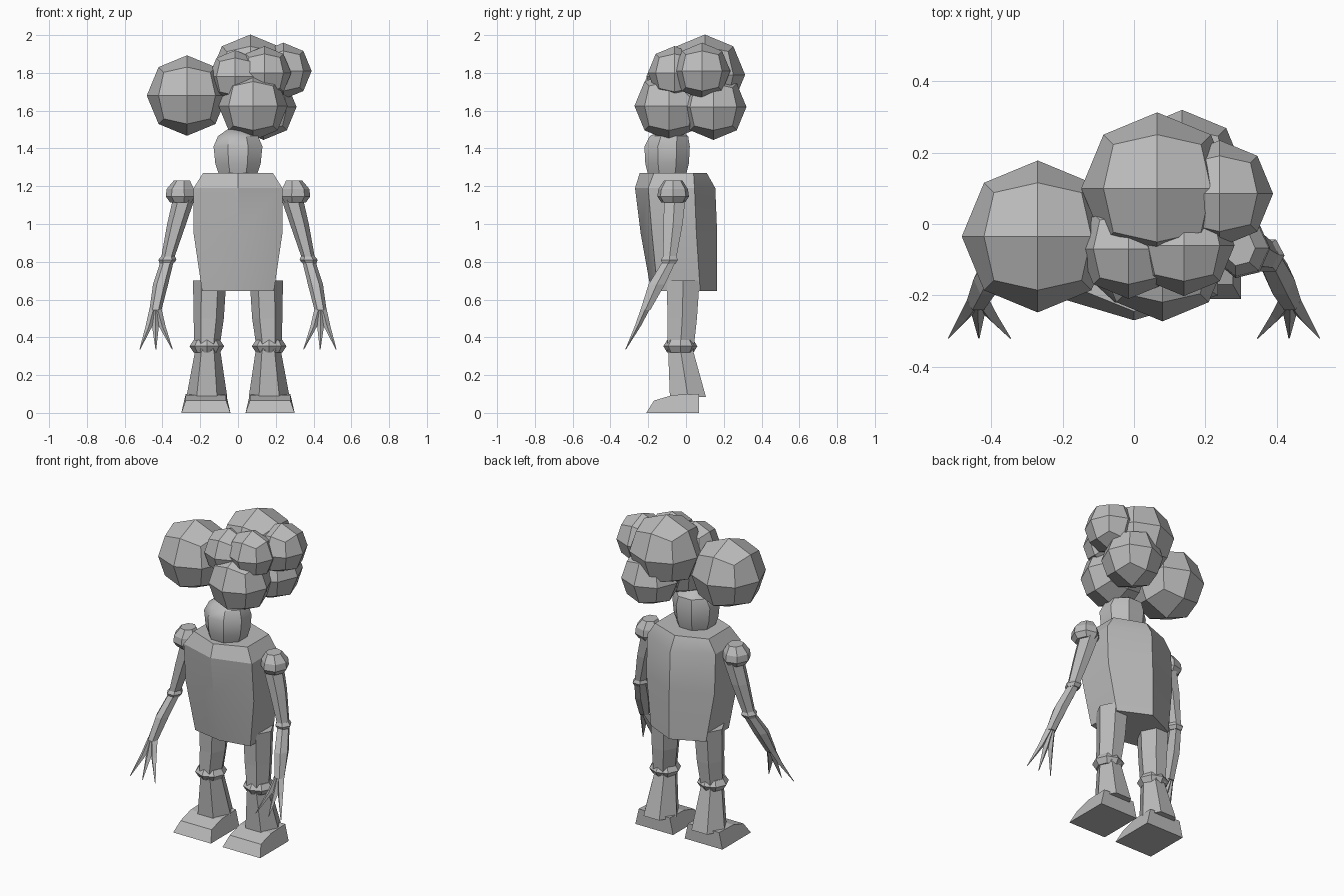
import bpy, bmesh, math
from mathutils import Vector

grey = bpy.data.materials.new("grey")
grey.diffuse_color = (0.5, 0.5, 0.5, 1)


def finish(bm, name, smooth=0):
    """Turn a bmesh into a named object."""
    bmesh.ops.recalc_face_normals(bm, faces=bm.faces)
    me = bpy.data.meshes.new(name)
    bm.to_mesh(me)
    bm.free()
    me.materials.append(grey)
    ob = bpy.data.objects.new(name, me)
    bpy.context.collection.objects.link(ob)
    if smooth:
        bpy.ops.object.select_all(action='DESELECT')
        ob.select_set(True)
        bpy.context.view_layer.objects.active = ob
        bpy.ops.object.shade_smooth_by_angle(angle=math.radians(smooth))
    return ob


def loft(name, rings, smooth=0):
    """Skin a list of point rings and cap both ends."""
    bm = bmesh.new()
    vs = [[bm.verts.new(p) for p in ring] for ring in rings]
    n = len(vs[0])
    for a, b in zip(vs, vs[1:]):
        for i in range(n):
            j = (i + 1) % n
            bm.faces.new((a[i], a[j], b[j], b[i]))
    bm.faces.new(vs[0])
    bm.faces.new(vs[-1])
    return finish(bm, name, smooth)


def tube(name, rings, n=6, turn=0.0, side=1, smooth=0):
    """Loft level ellipses given as (x, y, z, rx, ry)."""
    pts = []
    for x, y, z, rx, ry in rings:
        ang = [2 * math.pi * (i + turn) / n for i in range(n)]
        pts.append([(side * (x + rx * math.cos(a)), y + ry * math.sin(a), z) for a in ang])
    return loft(name, pts, smooth)


def ball(name, centre, r):
    """Faceted ball: a cube divided once and pushed out to a sphere."""
    bm = bmesh.new()
    bmesh.ops.create_cube(bm, size=2)
    bmesh.ops.subdivide_edges(bm, edges=bm.edges[:], cuts=1, use_grid_fill=True)
    for v in bm.verts:
        v.co = v.co.normalized() * r + Vector(centre)
    finish(bm, name)


# Hair made of clustered balls
for i, (c, r) in enumerate([
        ((-0.27, -0.035, 1.68), 0.213),
        ((0.065, 0.10, 1.79), 0.213),
        ((0.24, 0.085, 1.81), 0.15),
        ((0.14, -0.06, 1.80), 0.142),
        ((-0.015, -0.07, 1.78), 0.14),
        ((0.08, -0.09, 1.625), 0.183),
        ((0.135, 0.145, 1.62), 0.175)]):
    ball(f"hair_ball_{i + 1}", c, r)

# Head
tube("head", [(0, -0.10, 1.265, 0.11, 0.11), (0, -0.10, 1.32, 0.13, 0.125),
              (0, -0.10, 1.41, 0.14, 0.13), (0, -0.09, 1.465, 0.115, 0.11),
              (-0.01, -0.08, 1.50, 0.05, 0.05)], n=8, turn=0.5, smooth=35)

# Torso: ridged front and back, (z, half width, four depths)
loft("torso", [[(0, f, z), (w, fc, z), (w, bc, z), (0, b, z), (-w, bc, z), (-w, fc, z)]
               for z, w, f, fc, bc, b in [
                   (0.645, 0.19, -0.185, -0.15, 0.075, 0.165),
                   (0.95, 0.235, -0.24, -0.18, 0.055, 0.165),
                   (1.19, 0.235, -0.27, -0.20, 0.045, 0.155),
                   (1.27, 0.185, -0.245, -0.17, 0.04, 0.11)]], smooth=25)

for s, tag in ((1, "left"), (-1, "right")):
    # Legs
    tube(tag + "_thigh", [(0.165, -0.03, 0.33, 0.065, 0.08), (0.155, -0.02, 0.5, 0.08, 0.09),
                          (0.15, -0.015, 0.70, 0.088, 0.10)], side=s)
    tube(tag + "_knee", [(0.165, -0.03, 0.32, 0.07, 0.07), (0.165, -0.03, 0.353, 0.092, 0.09),
                         (0.165, -0.03, 0.385, 0.07, 0.07)], n=8, side=s)
    tube(tag + "_shin", [(0.165, 0.01, 0.085, 0.108, 0.11),
                         (0.16, -0.03, 0.34, 0.065, 0.075)], side=s)
    # Foot: side profile with a wider sole
    loft(tag + "_foot", [[(s * (0.17 + k * (0.13 if z == 0 else 0.107)), y, z) for y, z in
                          ((-0.21, 0), (0.07, 0), (0.07, 0.1), (-0.07, 0.095), (-0.17, 0.065))]
                         for k in (-1, 1)])
    # Arms
    tube(tag + "_shoulder", [(0.30, -0.068, 1.115, 0.06, 0.065), (0.302, -0.068, 1.145, 0.08, 0.086),
                             (0.302, -0.068, 1.185, 0.076, 0.08), (0.295, -0.068, 1.23, 0.045, 0.05)],
         n=7, side=s)
    tube(tag + "_upper_arm", [(0.375, -0.088, 0.81, 0.034, 0.04), (0.325, -0.068, 1.0, 0.05, 0.058),
                              (0.285, -0.06, 1.14, 0.058, 0.066)], side=s)
    tube(tag + "_elbow", [(0.378, -0.09, 0.79, 0.036, 0.04), (0.374, -0.088, 0.81, 0.048, 0.052),
                          (0.37, -0.086, 0.83, 0.036, 0.04)], side=s)
    tube(tag + "_forearm", [(0.437, -0.215, 0.545, 0.032, 0.03), (0.41, -0.155, 0.68, 0.04, 0.05),
                            (0.376, -0.09, 0.80, 0.035, 0.04)], side=s)
    # Three pointed fingers
    for i, dx in enumerate((-0.088, 0, 0.085)):
        tube(f"{tag}_finger_{i + 1}", [(0.435 + dx, -0.32, 0.335, 0.002, 0.002),
                                       (0.437 + dx * 0.4, -0.255, 0.46, 0.018, 0.016),
                                       (0.437 + dx * 0.12, -0.215, 0.55, 0.022, 0.024)],
             n=4, side=s)
